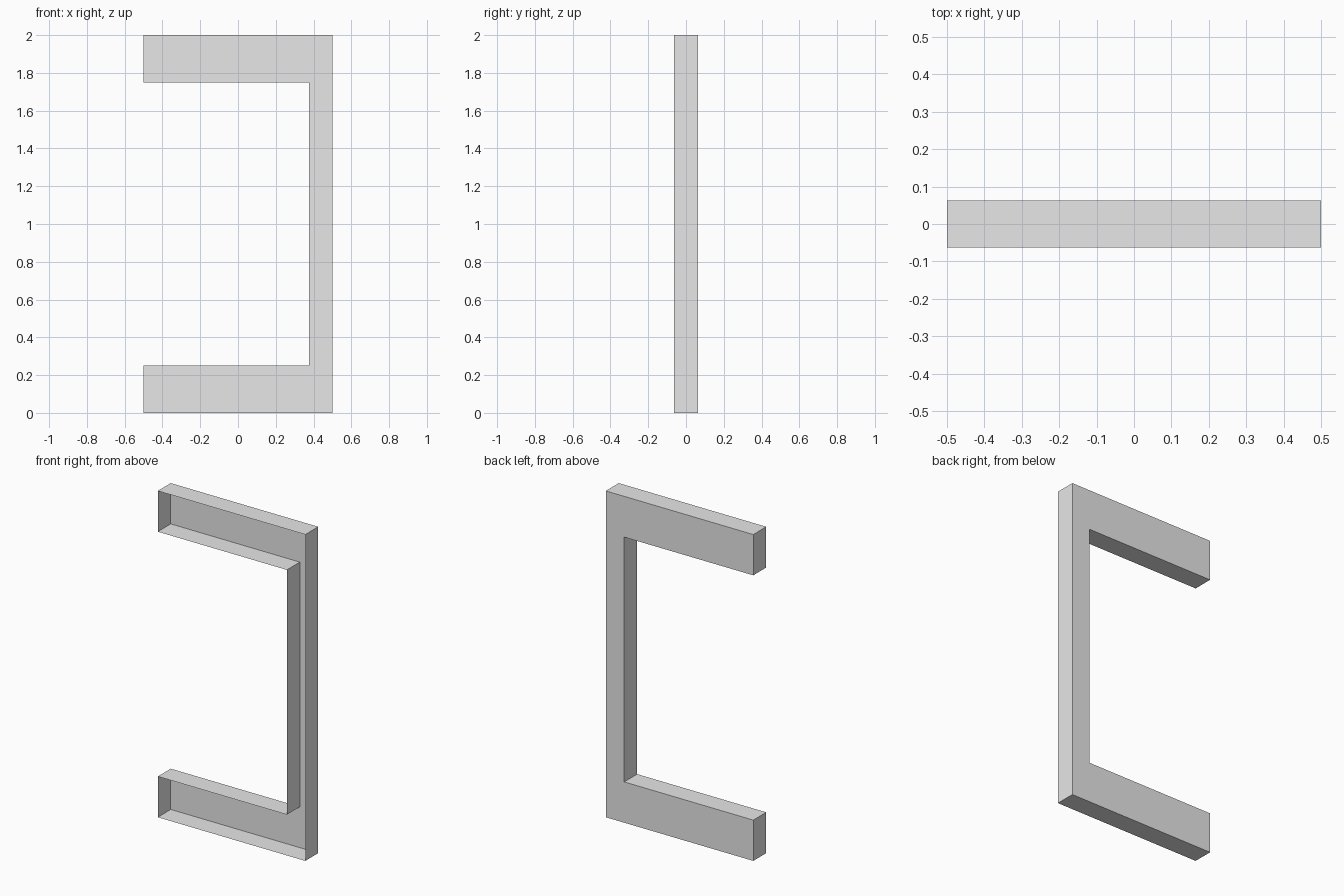
import bpy
import bmesh

# Remove the default cube
cube = bpy.data.objects.get("Cube")
if cube:
    bpy.data.objects.remove(cube, do_unlink=True)

# Main dimensions
HALF_WIDTH = 0.5
HALF_DEPTH = 0.0625
HEIGHT = 2.0
ARM_HEIGHT = 0.25
POST_WIDTH = 0.125

# Plain grey material
grey = bpy.data.materials.new("plain_grey")
grey.use_nodes = True
colour = (0.8, 0.8, 0.8, 1.0)
grey.diffuse_color = colour
grey.node_tree.nodes["Principled BSDF"].inputs["Base Color"].default_value = colour

# Bracket outline: two arms joined by a post on the left side
inner = HALF_WIDTH - POST_WIDTH
lower_half = [(inner, ARM_HEIGHT), (-HALF_WIDTH, ARM_HEIGHT),
              (-HALF_WIDTH, 0), (HALF_WIDTH, 0)]
upper_half = [(x, HEIGHT - z) for x, z in reversed(lower_half)]
outline = list(reversed(lower_half + upper_half))

# Hollow tray: back plate and rim walls, open at the front
bm = bmesh.new()
back = [bm.verts.new((x, HALF_DEPTH, z)) for x, z in outline]
front = [bm.verts.new((x, -HALF_DEPTH, z)) for x, z in outline]
plate = bm.faces.new(back)
plate.normal_update()
for i in range(len(back)):
    j = (i + 1) % len(back)
    bm.faces.new((back[j], back[i], front[i], front[j]))
if plate.normal.y < 0:
    bmesh.ops.reverse_faces(bm, faces=bm.faces[:])

mesh = bpy.data.meshes.new("bracket_frame")
bm.to_mesh(mesh)
bm.free()
mesh.materials.append(grey)
frame = bpy.data.objects.new("bracket_frame", mesh)
bpy.context.scene.collection.objects.link(frame)
